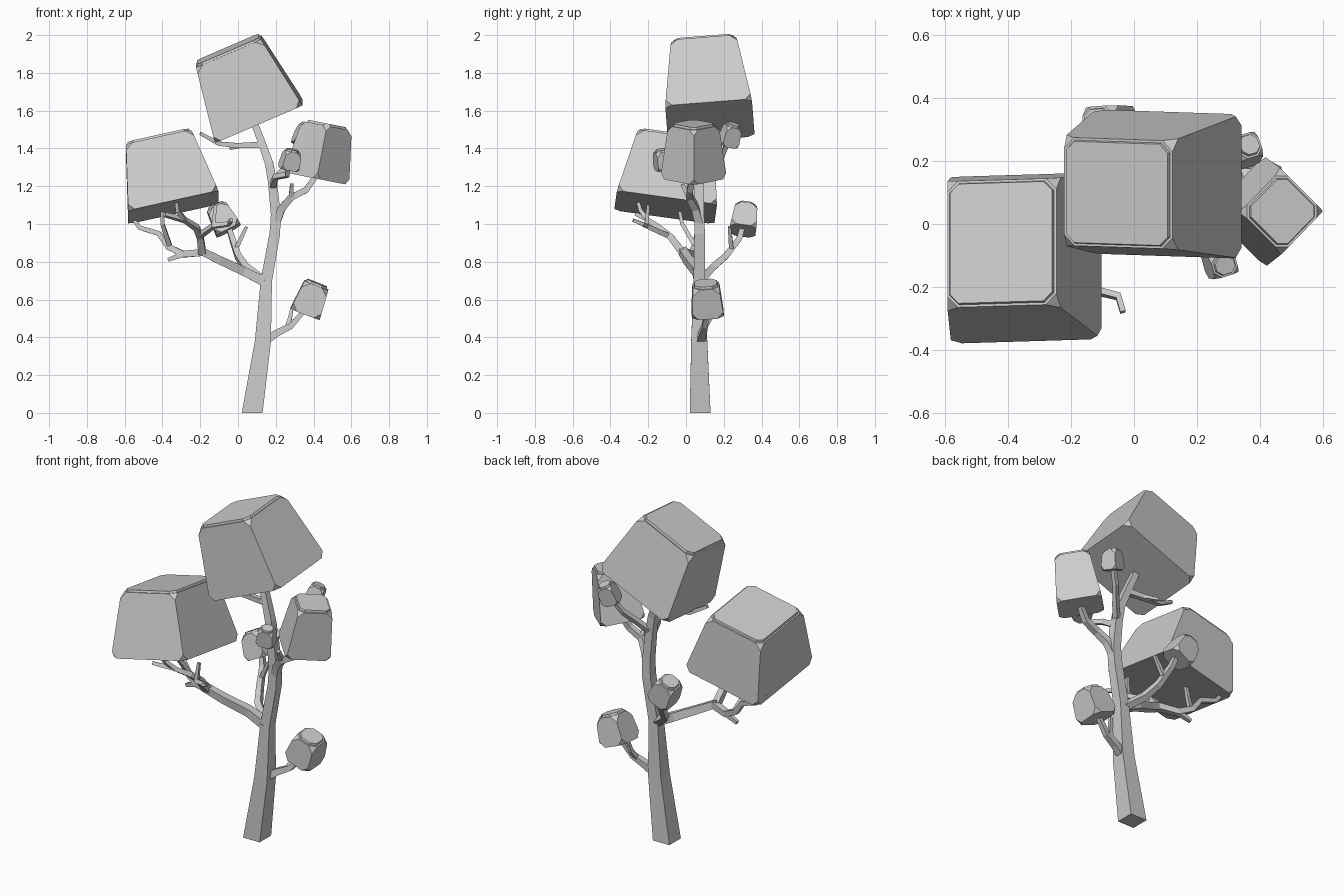
import bpy, bmesh, math
from mathutils import Vector, Matrix

if "Cube" in bpy.data.objects:
    bpy.data.objects.remove(bpy.data.objects["Cube"], do_unlink=True)

GREY = (0.6, 0.6, 0.6, 1)
mat = bpy.data.materials.new("pale grey")
mat.use_nodes = True
mat.diffuse_color = GREY
mat.node_tree.nodes["Principled BSDF"].inputs["Base Color"].default_value = GREY


def finish(name, bm):
    bmesh.ops.recalc_face_normals(bm, faces=bm.faces)
    mesh = bpy.data.meshes.new(name)
    bm.to_mesh(mesh)
    bm.free()
    mesh.materials.append(mat)
    bpy.context.collection.objects.link(bpy.data.objects.new(name, mesh))


def crown(name, base, top, base_size, top_size, cut, lip, yaw=0):
    """Tapered leaf block with clipped corners and a thin raised cap."""
    base, top = Vector(base), Vector(top)
    height = (top - base).length
    bm = bmesh.new()
    bmesh.ops.create_cube(bm, size=1)
    for v in bm.verts:
        size = top_size if v.co.z > 0 else base_size
        v.co = Vector((v.co.x * size[0], v.co.y * size[1], (v.co.z + 0.5) * height))
    bmesh.ops.bevel(bm, geom=list(bm.verts), offset=cut, segments=1,
                    affect='VERTICES', profile=0.5)
    bm.normal_update()
    cap = max(bm.faces, key=lambda f: f.calc_center_median().z)
    bmesh.ops.inset_region(bm, faces=[cap], thickness=lip * 0.7, depth=0)
    bmesh.ops.inset_region(bm, faces=[cap], thickness=lip * 0.3, depth=lip)
    z = (top - base).normalized()
    x = Vector((math.cos(math.radians(yaw)), math.sin(math.radians(yaw)), 0))
    x = (x - z * x.dot(z)).normalized()
    turn = Matrix((x, z.cross(x), z)).transposed().to_4x4()
    bm.transform(Matrix.Translation(base) @ turn)
    finish(name, bm)


def branch(name, points, start, end=None):
    """Square limb swept along points, tapering in half width."""
    pts = [Vector(p) for p in points]
    end = start * 0.7 if end is None else end
    run = pts[-1] - pts[0]
    ref = Vector((1, 0, 0)) if abs(run.y) > abs(run.x) else Vector((0, 1, 0))
    bm = bmesh.new()
    rings = []
    for i, p in enumerate(pts):
        t = (pts[min(i + 1, len(pts) - 1)] - pts[max(i - 1, 0)]).normalized()
        if p.z == 0:
            t = Vector((0, 0, 1))
        a = (ref - t * ref.dot(t)).normalized()
        b = t.cross(a)
        r = start + (end - start) * i / (len(pts) - 1)
        rings.append([bm.verts.new(p + (a * j + b * k) * r)
                      for j, k in ((-1, -1), (1, -1), (1, 1), (-1, 1))])
    for lo, hi in zip(rings, rings[1:]):
        for k in range(4):
            bm.faces.new((lo[k], lo[k - 1], hi[k - 1], hi[k]))
    bm.faces.new(rings[0])
    bm.faces.new(rings[-1])
    finish(name, bm)


# Trunk and its upper bend
branch("trunk", [(.075, .075, 0), (.132, .07, .38), (.15, .07, .7)], .055, .03)
branch("upper_trunk", [(.15, .07, .7), (.195, .072, .95), (.2, .07, 1.05),
                       (.183, .07, 1.22), (.165, .075, 1.32), (.13, .09, 1.42),
                       (.085, .11, 1.54)], .03, .018)

# Left limb and the limbs that carry the left crown
branch("left_limb", [(.15, .07, .69), (.03, .06, .75), (-.1, .01, .81), (-.2, -.02, .86)], .026, .02)
branch("left_outer_limb", [(-.18, -.01, .85), (-.29, .03, .84), (-.37, .05, .88), (-.42, .06, .95),
                           (-.52, .07, .98), (-.575, .07, 1.05)], .019, .01)
branch("left_stub", [(-.29, .03, .84), (-.37, .04, .81)], .014)
branch("left_inner_limb", [(-.19, -.02, .85), (-.2, -.08, .93), (-.22, -.14, .98),
                           (-.28, -.2, 1.02), (-.39, -.26, 1.05)], .02, .01)
branch("left_twig", [(-.28, -.2, 1.02), (-.32, -.24, 1.07), (-.33, -.26, 1.14)], .012)
branch("left_middle_twig", [(-.36, .05, .88), (-.4, -.02, 1.0), (-.4, -.04, 1.1)], .012)
branch("front_twig", [(-.2, -.1, .94), (-.13, -.21, .99), (-.05, -.23, 1.0), (-.035, -.28, 1.02)], .014, .009)
branch("front_upright_twig", [(-.13, -.21, .99), (-.12, -.2, 1.1)], .011)

# Branches to the smaller crowns
branch("back_limb", [(.13, .08, .7), (.04, .14, .77), (.0, .21, .83), (-.03, .28, .92), (-.05, .3, .985)], .02, .013)
branch("back_twig", [(-.01, .24, .87), (.045, .23, .985)], .012)
branch("lower_limb", [(.14, .075, .38), (.21, .09, .425), (.28, .1, .46), (.345, .112, .535)], .022, .012)
branch("lower_twig", [(.26, .1, .45), (.275, .13, .5), (.285, .14, .55)], .012)
branch("right_limb", [(.2, .07, 1.0), (.23, .05, 1.08), (.28, .02, 1.14), (.36, .02, 1.18), (.41, .035, 1.25)], .022, .014)
branch("right_twig", [(.28, .02, 1.13), (.285, -.02, 1.21)], .013)
branch("front_limb", [(.185, .06, 1.2), (.2, -.02, 1.25), (.26, -.09, 1.26), (.267, -.115, 1.3)], .016, .011)
branch("rear_limb", [(.18, .07, 1.22), (.23, .12, 1.28), (.29, .19, 1.36), (.33, .22, 1.43)], .016, .011)
branch("top_twig", [(.12, .09, 1.42), (.0, .11, 1.415), (-.1, .1, 1.425), (-.2, .08, 1.48)], .016, .009)
branch("top_stub", [(.02, .11, 1.415), (-.04, .16, 1.4)], .011)

# Leaf blocks
crown("top_crown", (.11, .127, 1.545), (-.05, .098, 1.915), (.505, .46), (.375, .345), .035, .012)
crown("left_crown", (-.342, -.108, 1.088), (-.42, -.06, 1.435), (.49, .535), (.355, .405), .035, .012)
crown("right_crown", (.415, .04, 1.24), (.47, .04, 1.52), (.25, .25), (.19, .19), .03, .012, 45)
crown("lower_crown", (.355, .115, .525), (.415, .105, .677), (.165, .17), (.135, .14), .035, .012)
crown("front_crown", (.267, -.115, 1.29), (.288, -.13, 1.385), (.1, .09), (.08, .075), .022, .01, 15)
crown("back_crown", (-.05, .3, .965), (-.115, .318, 1.09), (.14, .14), (.11, .115), .03, .012)
crown("rear_crown", (.335, .22, 1.42), (.365, .25, 1.52), (.1, .095), (.08, .08), .022, .01, 20)
